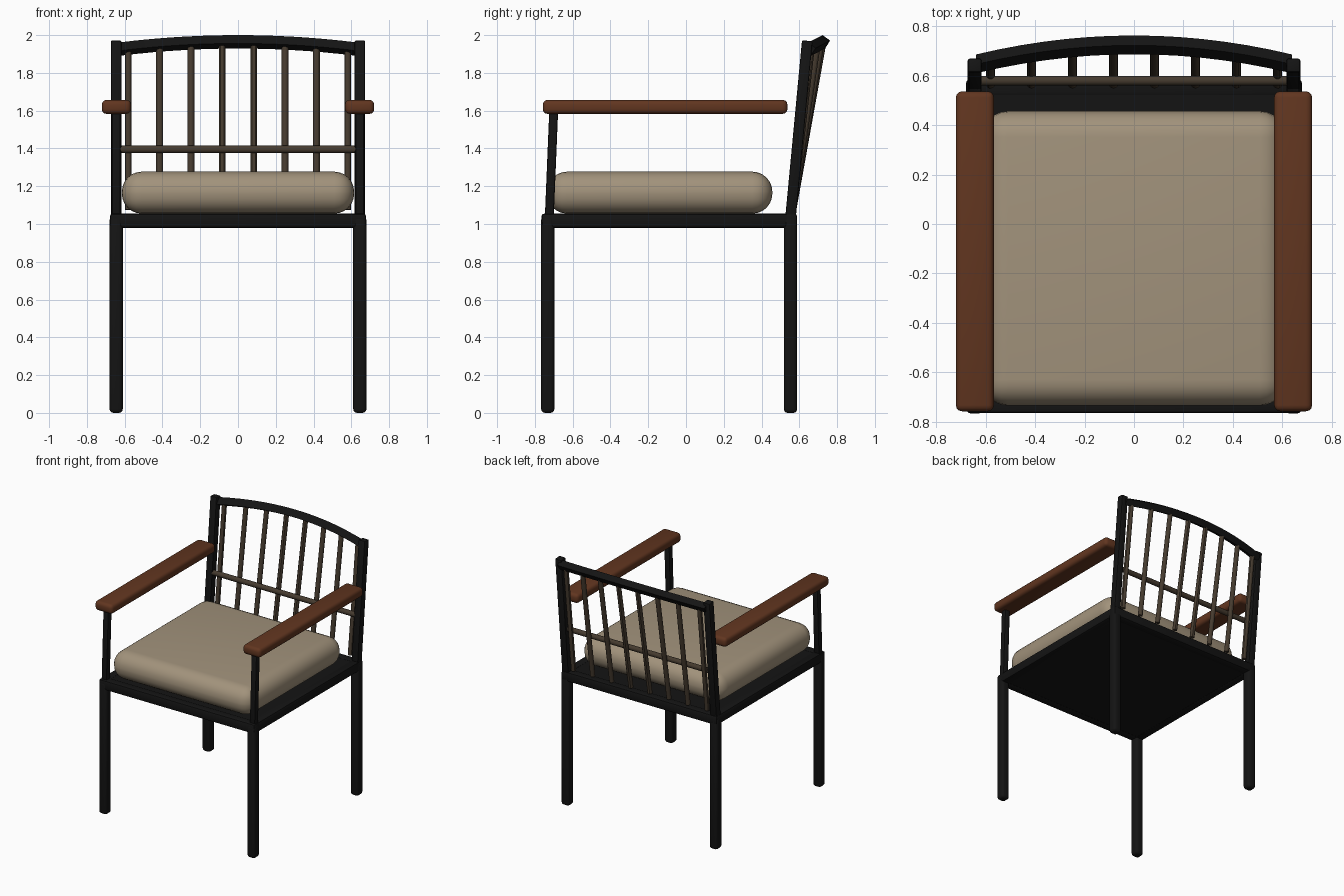
import bpy
from mathutils import Vector

if "Cube" in bpy.data.objects:
    bpy.data.objects.remove(bpy.data.objects["Cube"])


def material(name, rgb):
    m = bpy.data.materials.new(name)
    m.diffuse_color = (*rgb, 1)
    m.use_nodes = True
    m.node_tree.nodes["Principled BSDF"].inputs["Base Color"].default_value = m.diffuse_color
    return m


METAL = material("black_metal", (0.007, 0.007, 0.007))
WOOD = material("brown_wood", (0.12, 0.036, 0.014))
FABRIC = material("beige_fabric", (0.36, 0.29, 0.20))
ROD = material("bronze_rod", (0.06, 0.043, 0.028))


def finish(ob, name, mat):
    ob.name = name
    ob.data.materials.append(mat)
    bpy.ops.object.shade_smooth_by_angle()
    return ob


def box(name, lo, hi, mat, bevel=0.0, segs=2):
    lo, hi = Vector(lo), Vector(hi)
    bpy.ops.mesh.primitive_cube_add(size=1, location=(lo + hi) / 2)
    ob = bpy.context.object
    ob.scale = hi - lo
    bpy.ops.object.transform_apply(location=False, rotation=False, scale=True)
    if bevel:
        mod = ob.modifiers.new("bevel", 'BEVEL')
        mod.width, mod.segments = bevel, segs
        bpy.ops.object.modifier_apply(modifier="bevel")
    return finish(ob, name, mat)


def bar(name, a, b, width, mat, bevel):
    # square bar between two points, in the y-z plane
    a, b = Vector(a), Vector(b)
    h, w = (b - a).length / 2, width / 2
    ob = box(name, (-w, -w, -h), (w, w, h), mat, bevel)
    d = (b - a).normalized()
    ob.rotation_euler = Vector((0, 0, 1)).rotation_difference(d).to_euler()
    ob.location = (a + b) / 2
    return ob


def rod(name, a, b, radius, mat):
    a, b = Vector(a), Vector(b)
    bpy.ops.mesh.primitive_cylinder_add(
        vertices=12, radius=radius, depth=(b - a).length, location=(a + b) / 2,
        rotation=(b - a).to_track_quat('Z', 'Y').to_euler())
    return finish(bpy.context.object, name, mat)


# Seat base: solid panel inside a four-sided frame
box("seat_panel", (-0.65, -0.73, 0.985), (0.65, 0.555, 1.05), METAL)
for name, y in (("front", -0.73), ("back", 0.553)):
    box(name + "_seat_rail", (-0.678, y - 0.035, 0.98), (0.678, y + 0.035, 1.055), METAL, 0.014)

for side, s in (("left", -1), ("right", 1)):
    x = 0.645 * s
    box(side + "_seat_rail", (x - 0.033, -0.76, 0.98), (x + 0.033, 0.585, 1.055), METAL, 0.014)
    # Legs
    for end, y in (("front", -0.732), ("back", 0.553)):
        box(f"{end}_{side}_leg", (x - 0.035, y - 0.035, 0), (x + 0.035, y + 0.035, 1.04), METAL, 0.02, 3)
    # Arm supports and back posts
    bar(side + "_arm_support", (x, -0.724, 1.03), (x, -0.70, 1.61), 0.047, METAL, 0.01)
    bar(side + "_back_post", (x, 0.553, 1.03), (x, 0.642, 1.97), 0.056, METAL, 0.008)
    # Armrests
    xa = 0.644 * s
    box(side + "_armrest", (xa - 0.077, -0.758, 1.583), (xa + 0.077, 0.537, 1.657), WOOD, 0.025, 3)

# Cushion
box("seat_cushion", (-0.615, -0.735, 1.055), (0.615, 0.457, 1.277), FABRIC, 0.105, 6)


# Arched top rail
def arch(x):
    k = 1 - (x / 0.64) ** 2
    return Vector((x, 0.65 + 0.077 * k, 1.925 + 0.04 * k))


N = 14
bpy.ops.mesh.primitive_cube_add(size=1)
rail = bpy.context.object
verts, faces = [], []
section = [(-0.04, -0.009), (0.009, -0.036), (0.036, 0.006), (-0.004, 0.035)]
for i in range(N + 1):
    p = arch(-0.64 + 1.28 * i / N)
    verts += [(p.x, p.y + dy, p.z + dz) for dy, dz in section]
for i in range(N):
    for j in range(4):
        k = (j + 1) % 4
        faces.append((4 * i + j, 4 * i + k, 4 * i + 4 + k, 4 * i + 4 + j))
faces += [(3, 2, 1, 0), tuple(4 * N + j for j in range(4))]
rail.data.clear_geometry()
rail.data.from_pydata(verts, [], faces)
finish(rail, "top_rail", METAL)

# Back spindles and cross rod
for i in range(8):
    x = -0.581 + 0.166 * i
    rod(f"back_spindle_{i + 1}", (x, 0.566, 1.075), arch(x), 0.018, ROD)
rod("back_cross_rod", (-0.64, 0.58, 1.395), (0.64, 0.58, 1.395), 0.02, ROD)
